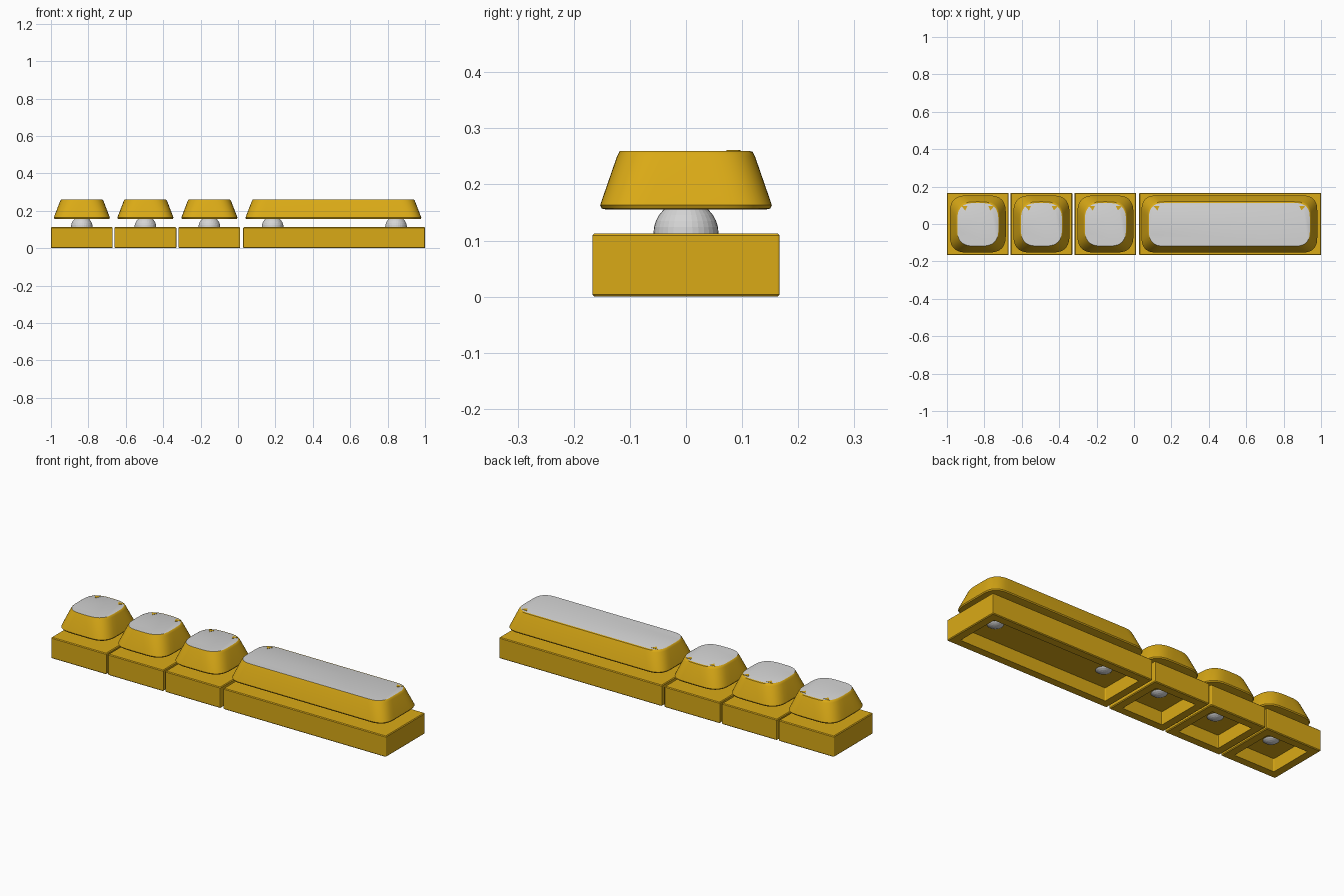
import bpy, bmesh
from math import sin, cos, pi

cube = bpy.data.objects.get("Cube")
if cube:
    bpy.data.objects.remove(cube)


def material(name, rgb):
    m = bpy.data.materials.new(name)
    m.use_nodes = True
    m.diffuse_color = (*rgb, 1)
    m.node_tree.nodes["Principled BSDF"].inputs["Base Color"].default_value = (*rgb, 1)
    return m


GOLD = material("gold", (0.70, 0.40, 0.008))
GREY = material("light grey", (0.66, 0.66, 0.66))


def outline(hx, hy, r, power, steps):
    """Rounded rectangle whose corners are superellipse arcs."""
    pts = []
    for q in range(4):
        for i in range(steps + 1):
            a = q * pi / 2 + (pi / 2) * i / steps
            c, s = cos(a), sin(a)
            sx = 1 if q in (0, 3) else -1
            sy = 1 if q < 2 else -1
            pts.append((sx * (hx - r + r * abs(c) ** (2 / power)),
                        sy * (hy - r + r * abs(s) ** (2 / power))))
    return pts


def loft(name, x, rings, power, steps, top=None):
    """Skin through rings of (half x, half y, y centre, z, corner radius)."""
    bm = bmesh.new()
    loops = [[bm.verts.new((px, py + cy, z)) for px, py in outline(hx, hy, r, power, steps)]
             for hx, hy, cy, z, r in rings]
    n = len(loops[0])
    for a, b in zip(loops, loops[1:]):
        for i in range(n):
            j = (i + 1) % n
            bm.faces.new((a[i], a[j], b[j], b[i]))
    bm.faces.new(loops[0][::-1])
    last = bm.faces.new(loops[-1])
    if top:
        last.material_index = 1
    bmesh.ops.remove_doubles(bm, verts=bm.verts, dist=0.00005)
    bmesh.ops.recalc_face_normals(bm, faces=bm.faces)
    me = bpy.data.meshes.new(name)
    bm.to_mesh(me)
    bm.free()
    ob = bpy.data.objects.new(name, me)
    ob.location.x = x
    bpy.context.collection.objects.link(ob)
    me.materials.append(GOLD)
    if top:
        me.materials.append(top)
    return ob


def smooth(ob, angle):
    bpy.ops.object.select_all(action="DESELECT")
    ob.select_set(True)
    bpy.context.view_layer.objects.active = ob
    bpy.ops.object.shade_smooth_by_angle(angle=angle)


def base(name, x, hx):
    # Hollow housing: cavity ceiling, rim, outer wall, lid
    hy, wall, e = 0.167, 0.045, 0.004
    loft(name, x, [
        (hx - wall, hy - wall, 0, 0.07, e),
        (hx - wall, hy - wall, 0, 0, e),
        (hx - e, hy - e, 0, 0, e),
        (hx, hy, 0, e, e),
        (hx, hy, 0, 0.113 - e, e),
        (hx - e, hy - e, 0, 0.113, e)], 2, 3)


def cap(name, x, hx, r, power):
    # Tapered cap with a softened skirt and a grey top
    ob = loft(name, x, [
        (hx - 0.012, 0.141, 0, 0.155, r),
        (hx - 0.003, 0.150, 0, 0.157, r),
        (hx, 0.153, 0, 0.163, r),
        (hx - 0.003, 0.150, 0, 0.172, r),
        (hx - 0.033, 0.123, 0, 0.25, r),
        (hx - 0.037, 0.119, 0, 0.258, r),
        (hx - 0.040, 0.115, -0.003, 0.26, r * 0.95)], power, 10, GREY)
    smooth(ob, 0.7)


def stem(name, x):
    bpy.ops.mesh.primitive_uv_sphere_add(segments=32, ring_count=16, radius=0.058,
                                         location=(x, 0, 0.113))
    ob = bpy.context.object
    ob.name = name
    ob.data.materials.append(GREY)


def corner_mark(name, x, side):
    # Thin triangular plate near a back corner of the cap top
    bm = bmesh.new()
    tri = [(-0.017, 0.008), (0.015, 0.010), (0.003, -0.015)]
    f = bm.faces.new([bm.verts.new((-side * px, py, 0.2585)) for px, py in tri])
    ext = bmesh.ops.extrude_face_region(bm, geom=[f])
    for v in ext["geom"]:
        if isinstance(v, bmesh.types.BMVert):
            v.co.z += 0.003
    bmesh.ops.recalc_face_normals(bm, faces=bm.faces)
    me = bpy.data.meshes.new(name)
    bm.to_mesh(me)
    bm.free()
    me.materials.append(GOLD)
    ob = bpy.data.objects.new(name, me)
    ob.location = (x, 0.087, 0)
    bpy.context.collection.objects.link(ob)


# (name, base centre, base half width, cap centre, cap half width, radius, power, stems, mark offset)
keys = [(f"small_key_{i + 1}", x, 0.165, x, 0.15, 0.105, 2.9, [x], 0.07)
        for i, x in enumerate((-0.835, -0.495, -0.153))]
keys.append(("long_key", 0.514, 0.486, 0.51, 0.47, 0.085, 2.6, [0.185, 0.845], 0.388))

for name, bx, bh, cx, ch, r, power, stems, off in keys:
    base(name + "_base", bx, bh)
    cap(name + "_cap", cx, ch, r, power)
    for i, sx in enumerate(stems):
        stem(f"{name}_stem_{i + 1}", sx)
    for side, label in ((1, "left"), (-1, "right")):
        corner_mark(f"{name}_{label}_mark", cx + side * off, side)
